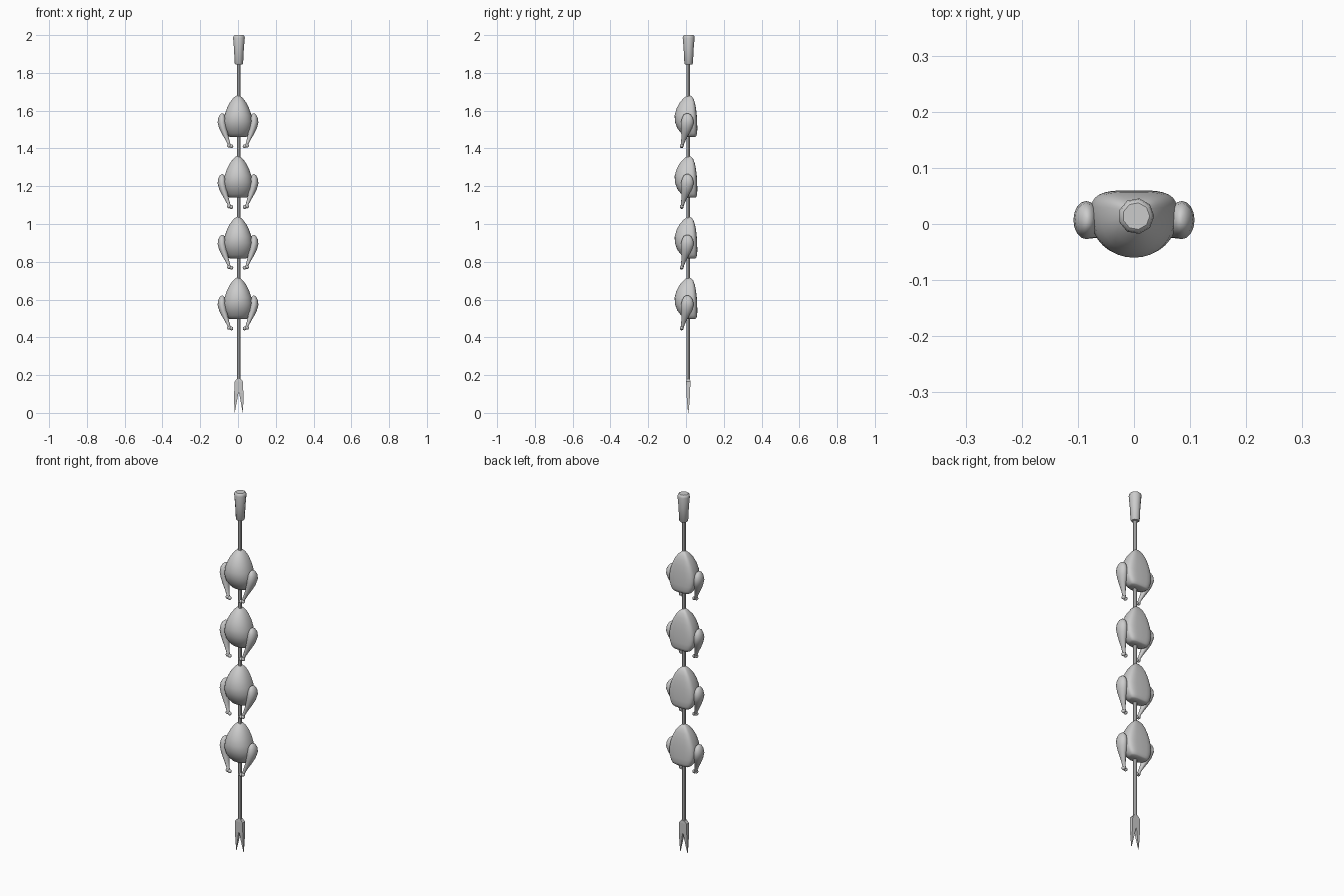
import bpy, bmesh
from math import cos, sin, pi, radians

if "Cube" in bpy.data.objects:
    bpy.data.objects.remove(bpy.data.objects["Cube"])

ROD_X, ROD_Y = 0.004, 0.012


def loft(name, rings, smooth=40):
    """Skin a list of equally sized closed rings and cap both ends."""
    bm = bmesh.new()
    loops = [[bm.verts.new(p) for p in ring] for ring in rings]
    n = len(loops[0])
    for a, b in zip(loops, loops[1:]):
        for i in range(n):
            j = (i + 1) % n
            bm.faces.new((a[i], a[j], b[j], b[i]))
    bm.faces.new(loops[0][::-1])
    bm.faces.new(loops[-1])
    bmesh.ops.recalc_face_normals(bm, faces=bm.faces)
    me = bpy.data.meshes.new(name)
    bm.to_mesh(me)
    bm.free()
    ob = bpy.data.objects.new(name, me)
    bpy.context.collection.objects.link(ob)
    if smooth:
        bpy.ops.object.select_all(action='DESELECT')
        ob.select_set(True)
        bpy.context.view_layer.objects.active = ob
        bpy.ops.object.shade_smooth_by_angle(angle=radians(smooth))
    return ob


def ellipse(x, y, z, rx, ry, n):
    return [(x + rx * cos(2 * pi * i / n), y + ry * sin(2 * pi * i / n), z)
            for i in range(n)]


def power(v, e):
    return abs(v) ** e * (1 if v >= 0 else -1)


def body_ring(z, w, front, back, n=32):
    """Flat-backed section with a rounded breast towards -y."""
    mid = front + (back - front) * 0.62
    ring = []
    for i in range(n):
        c, s = cos(2 * pi * i / n), sin(2 * pi * i / n)
        e = 0.55 if s > 0 else 0.95
        d = back - mid if s > 0 else mid - front
        ring.append((w * power(c, e), mid + d * power(s, e), z))
    return ring


# Rod and handle
loft("skewer_rod", [ellipse(ROD_X, ROD_Y, z, 0.010, 0.010, 8) for z in (0.15, 1.87)])
loft("skewer_handle", [ellipse(ROD_X, ROD_Y + 0.002, z, r, r, 9) for z, r in
                       ((1.845, 0.019), (1.85, 0.023), (1.93, 0.027), (1.985, 0.032),
                        (1.995, 0.030), (2.0, 0.024))])

# Forked tip: two mirrored flat prongs
for side, s in (("left", -1), ("right", 1)):
    rings = []
    for z, x0, x1, t in ((0.18, 0, 0.010, 0.010), (0.165, 0, 0.023, 0.011),
                         (0.108, 0, 0.024, 0.010), (0.105, 0.002, 0.024, 0.010),
                         (0.05, 0.012, 0.024, 0.006), (0.0, 0.0215, 0.0225, 0.001)):
        rings.append([(ROD_X + s * x, ROD_Y + y, z) for x, y in
                      ((x0, -t), (x1, -t), (x1, t), (x0, t))])
    loft("fork_prong_" + side, rings, smooth=0)

# Birds: first one is modelled, the rest share its meshes
body = loft("bird_body", [body_ring(*r) for r in (
    (0.000, 0.044, 0.000, 0.050), (0.005, 0.053, -0.012, 0.055),
    (0.018, 0.062, -0.025, 0.059), (0.045, 0.073, -0.046, 0.060),
    (0.080, 0.077, -0.059, 0.059), (0.115, 0.071, -0.060, 0.057),
    (0.150, 0.059, -0.050, 0.053), (0.180, 0.044, -0.034, 0.047),
    (0.202, 0.028, -0.015, 0.039), (0.215, 0.014, 0.000, 0.029),
    (0.220, 0.004, 0.009, 0.019))], smooth=50)
parts = [body]
for side, s in (("left", -1), ("right", 1)):
    leg = [ellipse(s * x, y, z, rx, ry, 16) for x, y, z, rx, ry in (
        (0.083, 0.007, 0.124, 0.004, 0.007), (0.084, 0.007, 0.117, 0.012, 0.019),
        (0.085, 0.008, 0.100, 0.020, 0.029), (0.085, 0.007, 0.075, 0.023, 0.034),
        (0.079, 0.003, 0.045, 0.021, 0.029), (0.069, -0.005, 0.015, 0.016, 0.020),
        (0.058, -0.012, -0.012, 0.011, 0.013), (0.049, -0.018, -0.035, 0.008, 0.009),
        (0.043, -0.022, -0.052, 0.009, 0.008))]
    parts.append(loft("drumstick_" + side, leg, smooth=50))
    # Two-lobed knuckle at the end of the bone
    for k, x, z in (("inner", 0.035, -0.050), ("outer", 0.048, -0.047)):
        bpy.ops.mesh.primitive_uv_sphere_add(segments=12, ring_count=8, radius=0.010,
                                             location=(s * x, -0.023, z))
        ob = bpy.context.object
        ob.name = "knuckle_%s_%s" % (k, side)
        bpy.ops.object.shade_smooth()
        parts.append(ob)

for i in range(4):
    for p in parts:
        if i:
            q = p.copy()
            bpy.context.collection.objects.link(q)
            q.location.z = p.location.z + 0.3215 * i
for p in parts:
    p.location.z += 0.497
for ob in bpy.context.collection.objects:
    if ob not in parts and ob.name.startswith(("bird", "drum", "knuckle")):
        ob.location.z += 0.497
